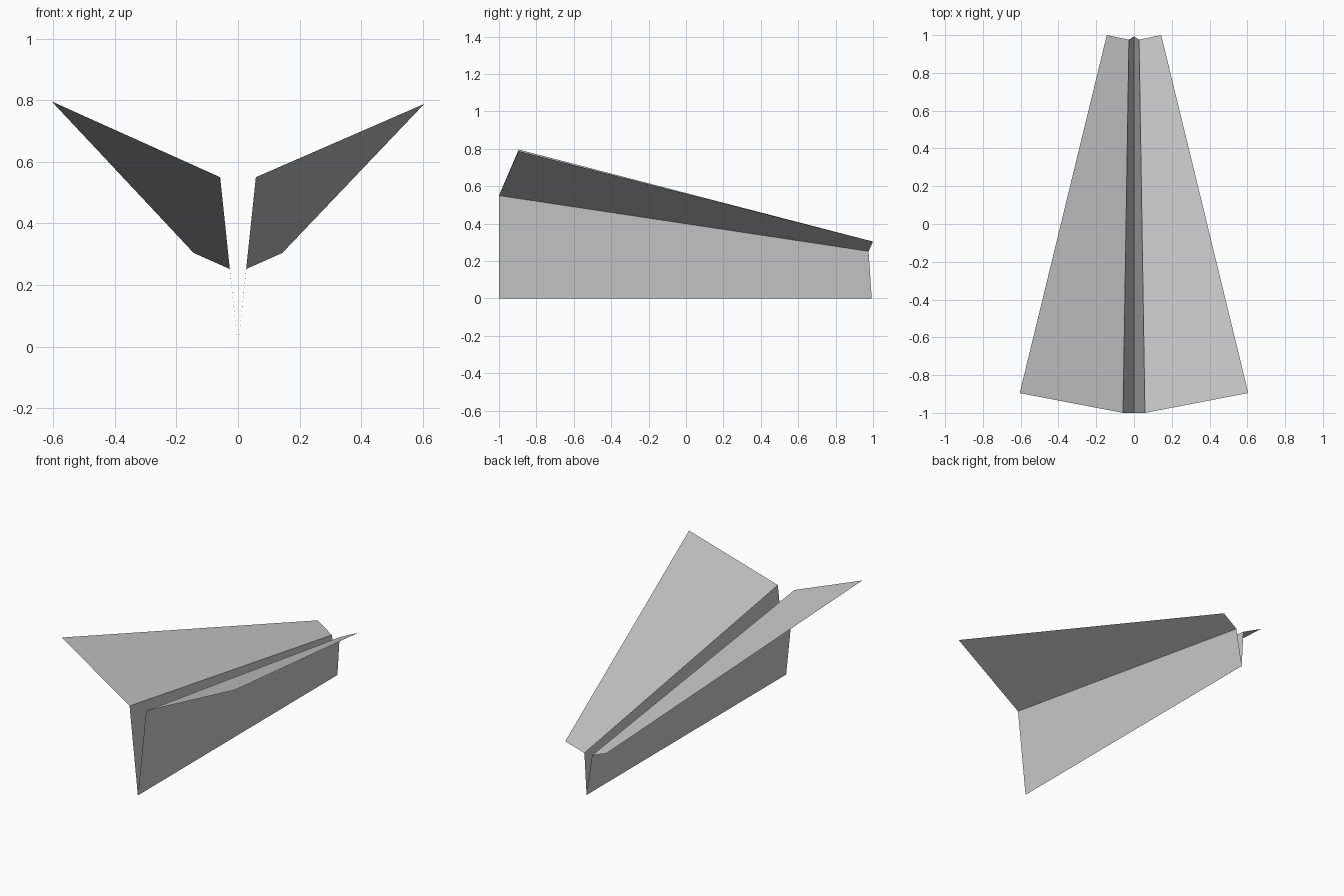
import bpy
import bmesh

# Remove the default object
cube = bpy.data.objects.get("Cube")
if cube:
    bpy.data.objects.remove(cube, do_unlink=True)

# Single paper colour
COLOUR = (0.6, 0.6, 0.6, 1.0)
paper = bpy.data.materials.new("paper_grey")
paper.use_nodes = True
paper.diffuse_color = COLOUR
bsdf = paper.node_tree.nodes["Principled BSDF"]
bsdf.inputs["Base Color"].default_value = COLOUR
bsdf.inputs["Roughness"].default_value = 0.8


def sheet(name, corners):
    """One flat folded panel of paper."""
    bm = bmesh.new()
    bm.faces.new([bm.verts.new(c) for c in corners])
    mesh = bpy.data.meshes.new(name)
    bm.to_mesh(mesh)
    bm.free()
    mesh.materials.append(paper)
    obj = bpy.data.objects.new(name, mesh)
    bpy.context.scene.collection.objects.link(obj)
    return obj


# Fold lines: nose at -y, tail at +y
keel_nose, keel_tail = (0, -1, 0), (0, 0.993, 0)

# Each side has a keel panel rising from the bottom fold and a wing above it
for side, s, tip_z in (("left", 1, 0.788), ("right", -1, 0.796)):
    fold_nose = (s * 0.058, -1, 0.55)
    fold_tail = (s * 0.027, 0.976, 0.252)
    tip_nose = (s * 0.605, -0.895, tip_z)
    tip_tail = (s * 0.144, 1, 0.304)
    keel = [keel_nose, keel_tail, fold_tail, fold_nose]
    wing = [fold_nose, tip_nose, tip_tail, fold_tail]
    if s < 0:
        keel.reverse()
        wing.reverse()
    sheet(side + "_keel_panel", keel)
    sheet(side + "_wing", wing)
